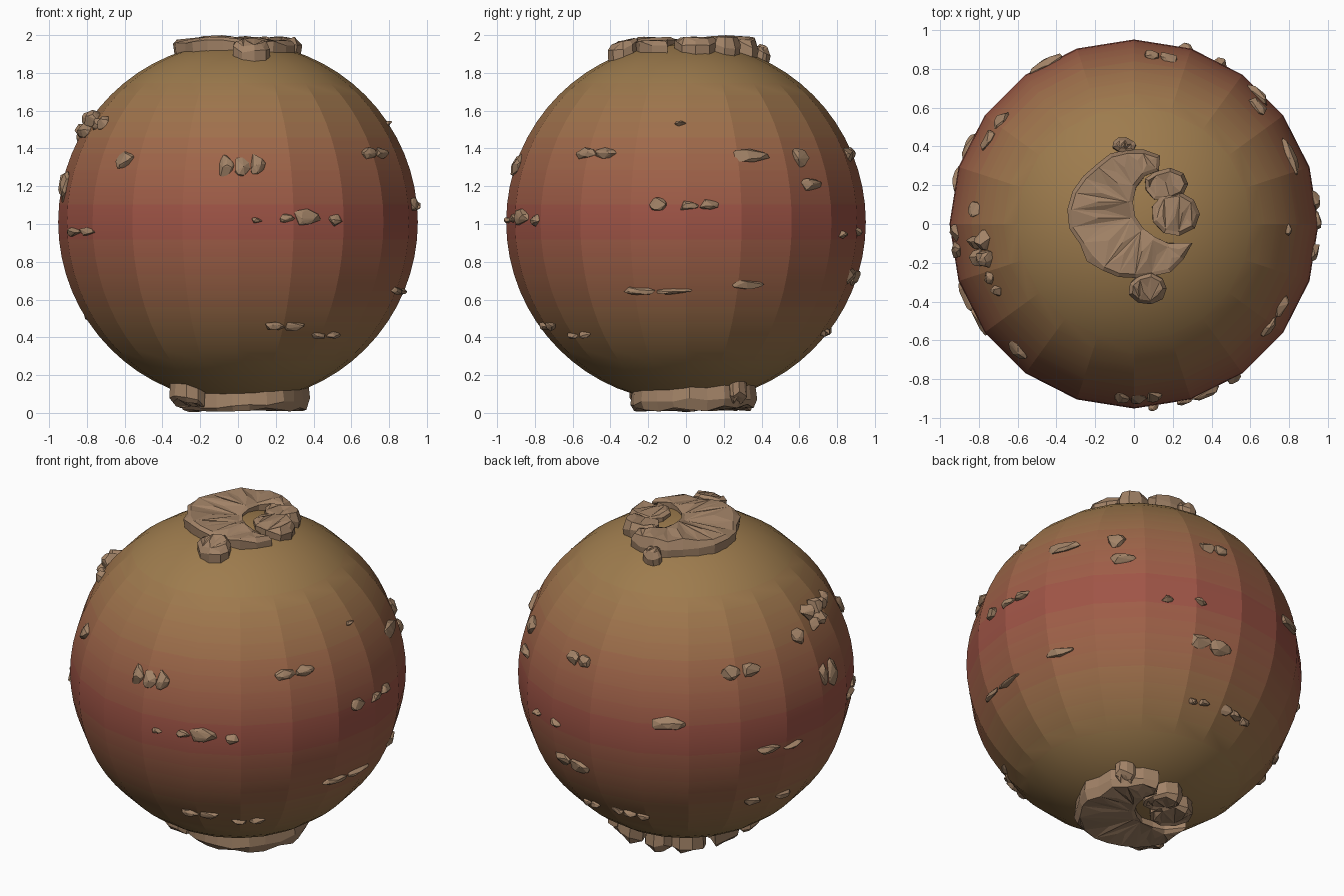
import bpy, bmesh, random
from math import sin, cos, radians, sqrt
from mathutils import Vector, Matrix

if "Cube" in bpy.data.objects:
    bpy.data.objects.remove(bpy.data.objects["Cube"])

random.seed(4)
R = 0.952
C = Vector((0, 0, 1.01))


def material(name, rgb):
    m = bpy.data.materials.new(name)
    m.diffuse_color = (*rgb, 1)
    m.use_nodes = True
    m.node_tree.nodes["Principled BSDF"].inputs["Base Color"].default_value = m.diffuse_color
    return m


def finish(bm, name, mats):
    bmesh.ops.recalc_face_normals(bm, faces=bm.faces)
    me = bpy.data.meshes.new(name)
    bm.to_mesh(me)
    bm.free()
    for m in mats:
        me.materials.append(m)
    ob = bpy.data.objects.new(name, me)
    bpy.context.collection.objects.link(ob)
    return ob


stone_mat = material("stone", (0.36, 0.225, 0.135))

# Main ball: 20 sharp meridian strips, red at the equator, ochre at the poles
BANDS = 12
red, ochre = Vector((0.35, 0.09, 0.062)), Vector((0.34, 0.20, 0.075))
mats = [material(f"ball_band_{i}", red.lerp(ochre, i / (BANDS - 1))) for i in range(BANDS)]
bm = bmesh.new()
bmesh.ops.create_uvsphere(bm, u_segments=20, v_segments=32, radius=R)
for f in bm.faces:
    f.material_index = min(BANDS - 1, int(abs(f.calc_center_median().z) / R * 1.15 * BANDS))
bmesh.ops.translate(bm, verts=bm.verts, vec=C)
ball = finish(bm, "ball", mats)
bpy.context.view_layer.objects.active = ball
ball.select_set(True)
bpy.ops.object.shade_smooth_by_angle(angle=radians(12))


# Rough arc of outline points around a centre
def arc(cx, cy, rx, ry, start, end, n):
    out = []
    for i in range(n):
        t = radians(start + (end - start) * i / (n - 1))
        k = random.uniform(.96, 1.06)
        out.append(Vector((cx + rx * k * cos(t), cy + ry * k * sin(t))))
    return out


# Polar rock slab: a rough outline raised from the ball, with a chipped top
def slab(bm, pts, lift):
    def level(p, h):
        return Vector((p.x, p.y, min(.965, sqrt(R * R - p.x ** 2 - p.y ** 2) + h)))

    base = [bm.verts.new(level(p, -0.03)) for p in pts]
    rim = [bm.verts.new(level(p * random.uniform(1.0, 1.04), random.uniform(.035, .06))) for p in pts]
    n = len(pts)
    for i in range(n):
        k = (i + 1) % n
        bm.faces.new((base[i], base[k], rim[k], rim[i]))
    top = bm.faces.new(rim)
    top.normal_update()
    bmesh.ops.inset_region(bm, faces=[top], thickness=0.02)
    for v in top.verts:
        v.co.z = level(v.co, lift).z + random.uniform(-.012, .02)
    tris = bmesh.ops.triangulate(bm, faces=[top])["faces"]
    for v in bmesh.ops.poke(bm, faces=tris)["verts"]:
        v.co.z += random.uniform(-.008, .01)
    bm.faces.new(base[::-1])
    for v in bm.verts:
        v.co.z = min(v.co.z, .99)


def polar_rocks(name, xf):
    # one open crescent, two blocks in its mouth, two outer stubs
    shapes = [(arc(0, .05, .32, .335, 65, 335, 18) + arc(.19, .1, .19, .19, 265, 110, 8), .085)]
    for x, y, rx, ry, lift in ((.16, .20, .11, .08, .085), (.21, .05, .12, .11, .085),
                               (.07, -.33, .10, .08, .06), (-.05, .40, .06, .035, .06)):
        shapes.append((arc(x, y, rx, ry, 0, 320, 9), lift))
    for i, (pts, lift) in enumerate(shapes):
        bm = bmesh.new()
        slab(bm, pts, lift)
        bm.transform(xf)
        finish(bm, f"{name}_{i}", [stone_mat])


polar_rocks("top_rock", Matrix.Translation(C))
a = radians(40)
flip = Matrix(((-cos(a), sin(a), 0), (sin(a), cos(a), 0), (0, 0, -1))).to_4x4()
polar_rocks("bottom_rock", Matrix.Translation(C - Vector((0, 0, .02))) @ flip)


# A patch is a short row of stones, placed as seen from an (azimuth, elevation) direction
def patch(name, view, u, v, length, height, count=1, depth=0.03):
    az, el = radians(view[0]), radians(view[1])
    out = Vector((cos(az) * cos(el), sin(az) * cos(el), sin(el)))
    right = Vector((-sin(az), cos(az), 0))
    up = out.cross(right)
    n = (right * u + up * v + out * sqrt(max(0.0, R * R - u * u - v * v))).normalized()
    east = Vector((0, 0, 1)).cross(n).normalized()
    north = n.cross(east)
    for k in range(count):
        w = length / count * random.uniform(1.0, 1.15)
        h = height * random.uniform(.8, 1.1)
        s = ((k + .5) / count - .5) * length
        m = (n * R + east * s + north * random.uniform(-.1, .1) * h).normalized()
        e = (east - m * east.dot(m)).normalized()
        bm = bmesh.new()
        for _ in range(22):
            p = Vector([random.gauss(0, 1) for _ in range(3)]).normalized()
            bm.verts.new((p.x * w / 2, p.y * h / 2 * (1 - .3 * p.x), p.z * depth))
        hull = bmesh.ops.convex_hull(bm, input=bm.verts)
        loose = [g for g in hull["geom_interior"] if isinstance(g, bmesh.types.BMVert)]
        bmesh.ops.delete(bm, geom=loose, context='VERTS')
        bm.transform(Matrix.Translation(C + m * R * .992) @ Matrix((e, m.cross(e), m)).transposed().to_4x4())
        finish(bm, f"{name}_{k}", [stone_mat])


def patches(name, view, rows):
    for i, row in enumerate(rows):
        patch(f"{name}_{i}", view, *row)


patches("front_stone", (-90, 0), [
    (-.60, .34, .12, .10), (.02, .30, .25, .13, 3), (.37, .03, .16, .11), (.26, .02, .09, .05),
    (.52, .02, .08, .07), (.10, .01, .06, .03), (-.84, -.05, .30, .05, 2), (.25, -.55, .22, .06, 2),
    (.47, -.60, .19, .04, 2)])
patches("right_stone", (0, 0), [
    (-.48, .37, .24, .08, 2), (-.03, .52, .06, .03), (.34, .355, .23, .08), (.61, .35, .13, .10),
    (.67, .20, .15, .07), (-.14, .10, .10, .08), (.07, .09, .23, .05, 2), (.33, -.33, .18, .06),
    (-.15, -.37, .36, .04, 2)])
patches("back_stone", (50, -30), [
    (.46, .69, .19, .09, 2), (.19, .41, .07, .05), (.38, .385, .08, .05), (.44, .15, .26, .11, 2),
    (.37, -.18, .13, .05, 2), (.58, -.26, .24, .06, 3)])
patches("left_stone", (125, 26), [
    (.31, -.02, .25, .09, 2), (-.10, -.33, .20, .09), (.47, -.46, .15, .05), (.61, -.43, .14, .05),
    (.55, -.71, .12, .05), (.38, -.75, .11, .05), (.65, .18, .12, .10), (.81, -.02, .18, .16, 2)])
# Taller stone cluster on the upper left, seen from above
patches("cluster_stone", (-90, 90), [
    (-.77, -.13, .19, .11, 2, .06), (-.81, -.13, .18, .09, 2, .06), (-.73, -.31, .14, .09, 2, .035)])
